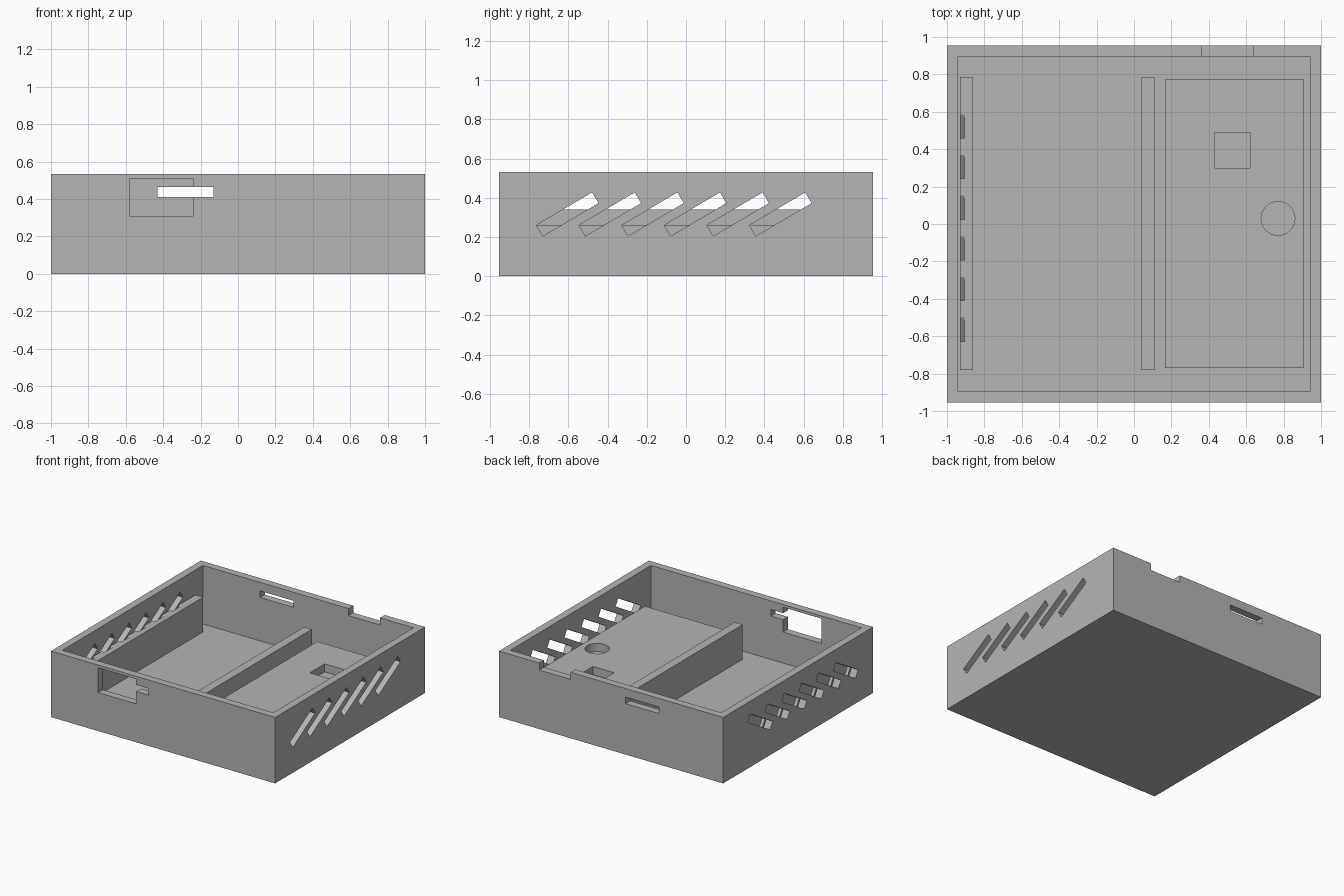
import bpy
import math
from mathutils import Vector

old = bpy.data.objects.get("Cube")
if old:
    bpy.data.objects.remove(old, do_unlink=True)

grey = bpy.data.materials.new("plain_grey")
grey.use_nodes = True
grey.diffuse_color = (0.46, 0.46, 0.46, 1)
grey.node_tree.nodes["Principled BSDF"].inputs["Base Color"].default_value = (0.46, 0.46, 0.46, 1)

HX, HY, TOP, WALL = 1.0, 0.955, 0.532, 0.06
FLOOR, DECK, RAIL_TOP = 0.06, 0.26, 0.34


def finish(name):
    ob = bpy.context.object
    ob.name = name
    bpy.ops.object.transform_apply(location=True, rotation=True, scale=True)
    ob.data.materials.append(grey)
    return ob


def box(name, low, high, tilt=0):
    low, high = Vector(low), Vector(high)
    bpy.ops.mesh.primitive_cube_add(size=1, location=(low + high) / 2, rotation=(tilt, 0, 0))
    bpy.context.object.scale = high - low
    return finish(name)


def cut(target, cutter):
    mod = target.modifiers.new("cut", 'BOOLEAN')
    mod.operation = 'DIFFERENCE'
    mod.solver = 'EXACT'
    mod.object = cutter
    bpy.context.view_layer.objects.active = target
    bpy.ops.object.modifier_apply(modifier=mod.name)


def cut_once(target, cutter):
    cut(target, cutter)
    bpy.data.objects.remove(cutter, do_unlink=True)


# Open tray
tray = box("tray", (-HX, -HY, 0), (HX, HY, TOP))
cut_once(tray, box("cavity", (WALL - HX, WALL - HY, FLOOR), (HX - WALL, HY - WALL, 1)))

# Front window, long slot through front and back walls, back rim notch
cut_once(tray, box("window", (-0.58, -1.1, 0.31), (-0.24, -0.8, 0.51)))
cut_once(tray, box("port_slot", (-0.43, -1.1, 0.41), (-0.13, 1.1, 0.463)))
cut_once(tray, box("notch", (0.36, 0.8, 0.475), (0.64, 1.1, 1)))

# Support rails
rails = [box(name, (x, -0.78, FLOOR), (x + 0.07, 0.785, RAIL_TOP))
         for name, x in (("side_rail", -0.93), ("middle_rail", 0.04))]

# Raised platform with a square pocket and a round pocket
deck = box("platform", (0.165, -0.77, FLOOR), (0.905, 0.775, DECK))
cut_once(deck, box("square_pocket", (0.43, 0.30, DECK - 0.065), (0.62, 0.49, 1)))
bpy.ops.mesh.primitive_cylinder_add(vertices=48, radius=0.09, depth=0.13, location=(0.77, 0.03, DECK))
cut_once(deck, finish("round_pocket"))

# Slanted vents in both side walls, biting into the rail beside the wall
for i in range(6):
    y, z = -0.605 + 0.2175 * i, 0.316
    for near, far in ((-1.1, -0.905), (0.905, 1.1)):
        vent = box("vent", (near, y - 0.165, z - 0.032), (far, y + 0.165, z + 0.032),
                   math.radians(30.5))
        cut(tray, vent)
        if near < 0:
            cut(rails[0], vent)
        bpy.data.objects.remove(vent, do_unlink=True)

# Crisp flat walls, smooth round pocket
for ob in [tray, deck] + rails:
    bpy.ops.object.select_all(action='DESELECT')
    ob.select_set(True)
    bpy.context.view_layer.objects.active = ob
    bpy.ops.object.shade_smooth_by_angle(angle=math.radians(30))
